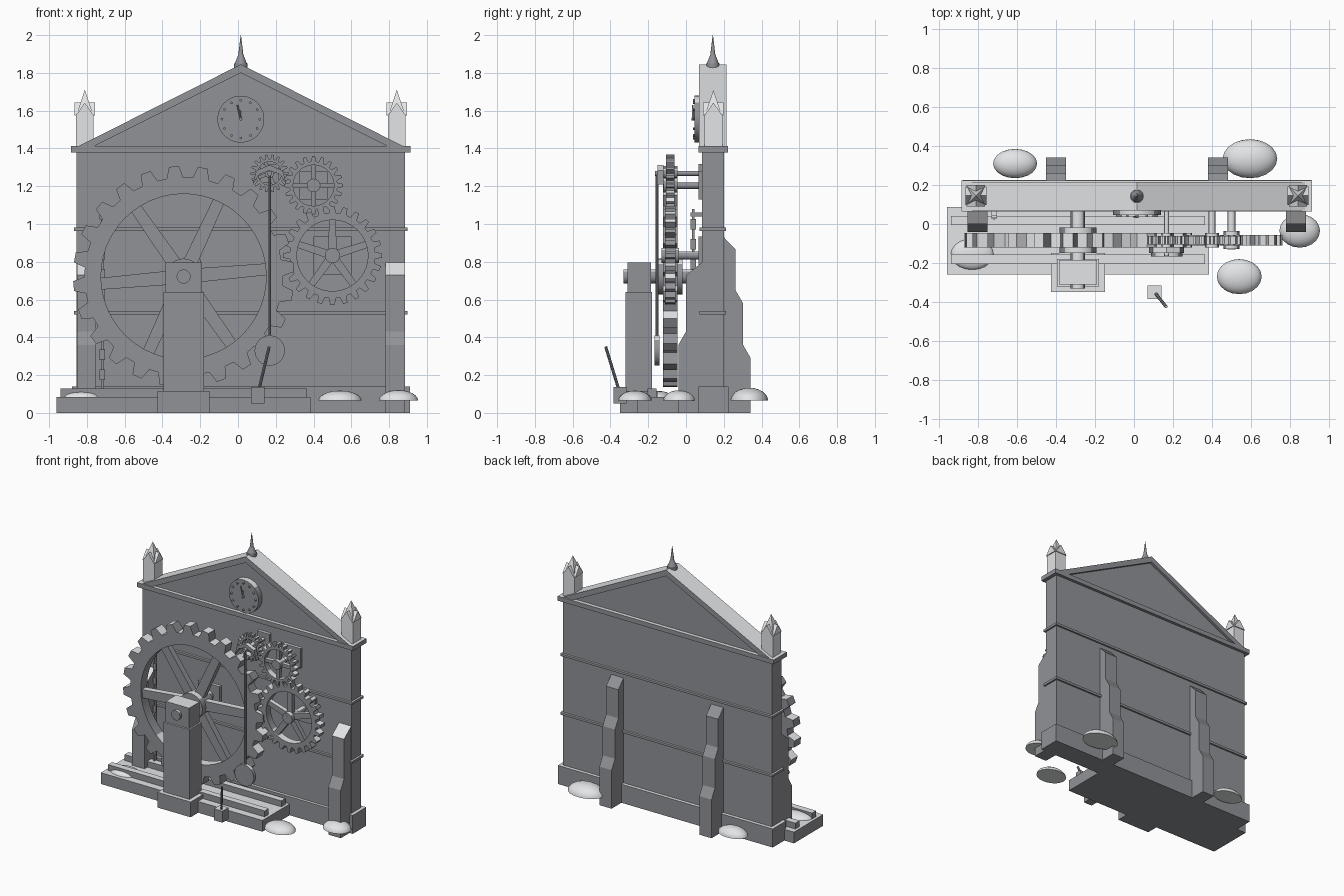
import bpy, bmesh, math
from mathutils import Vector, Matrix

old = bpy.data.objects.get("Cube")
if old:
    bpy.data.objects.remove(old, do_unlink=True)


def material(name, colour):
    mat = bpy.data.materials.new(name)
    mat.use_nodes = True
    mat.diffuse_color = colour
    mat.node_tree.nodes["Principled BSDF"].inputs["Base Color"].default_value = colour
    return mat


stone = material("slate grey", (0.285, 0.29, 0.312, 1))
snow = material("pale snow", (0.8, 0.81, 0.83, 1))
CX = 0.015  # centre line of the wall


def finish(name, bm, smooth=False, pale=False):
    """Store the mesh; faces looking up carry snow, pale parts are all snow."""
    bmesh.ops.recalc_face_normals(bm, faces=bm.faces)
    bm.normal_update()
    for f in bm.faces:
        f.material_index = int(pale or f.normal.z > 0.7)
    mesh = bpy.data.meshes.new(name)
    bm.to_mesh(mesh)
    bm.free()
    mesh.materials.append(stone)
    mesh.materials.append(snow)
    ob = bpy.data.objects.new(name, mesh)
    bpy.context.collection.objects.link(ob)
    if smooth:
        bpy.ops.object.select_all(action='DESELECT')
        ob.select_set(True)
        bpy.context.view_layer.objects.active = ob
        bpy.ops.object.shade_smooth_by_angle(angle=math.radians(35))
    return ob


def box(name, x, y, z, pale=False):
    """Block from (low, high) ranges."""
    bm = bmesh.new()
    bmesh.ops.create_cube(bm, size=1)
    for v in bm.verts:
        v.co = [(r[0] + r[1]) / 2 + c * (r[1] - r[0]) for r, c in zip((x, y, z), v.co)]
    return finish(name, bm, pale=pale)


def prism(name, points, axis, low, high, pale=False):
    """Extrude a flat outline along x or y."""
    bm = bmesh.new()
    put = (lambda a, b, d: (d, a, b)) if axis == 'x' else (lambda a, b, d: (a, d, b))
    face = bm.faces.new([bm.verts.new(put(a, b, low)) for a, b in points])
    ext = bmesh.ops.extrude_face_region(bm, geom=[face])
    move = put(0, 0, high - low)
    bmesh.ops.translate(bm, vec=move, verts=[g for g in ext['geom'] if isinstance(g, bmesh.types.BMVert)])
    return finish(name, bm, pale=pale)


def rod(name, a, b, r, r2=None, sides=24):
    """Cylinder or cone between two points."""
    a, b = Vector(a), Vector(b)
    bm = bmesh.new()
    turn = (b - a).to_track_quat('Z', 'Y').to_matrix().to_4x4()
    bmesh.ops.create_cone(bm, cap_ends=True, segments=sides, radius1=r, radius2=r if r2 is None else r2,
                          depth=(b - a).length, matrix=Matrix.Translation((a + b) / 2) @ turn)
    return finish(name, bm, True)


def ring(name, x, z, outline, inner, low, high):
    """Flat ring facing front; outline is a list of (radius, angle)."""
    bm = bmesh.new()
    loops = []
    for y in (low, high):
        for r_of in (lambda r: r, lambda r: inner):
            loops.append([bm.verts.new((x + r_of(r) * math.cos(a), y, z + r_of(r) * math.sin(a)))
                          for r, a in outline])
    n = len(outline)
    for p, q in ((0, 1), (1, 3), (3, 2), (2, 0)):
        for i in range(n):
            j = (i + 1) % n
            bm.faces.new((loops[p][i], loops[p][j], loops[q][j], loops[q][i]))
    return finish(name, bm, True)


def gear(name, x, z, outer, root, inner, teeth, spokes, tilt, hub, width, y=-0.083, thick=0.05):
    tilt = math.radians(tilt)
    pitch = math.tau / teeth
    outline = [(r, tilt + pitch * (k + t)) for k in range(teeth)
               for r, t in ((root, -0.32), (outer, -0.17), (outer, 0.17), (root, 0.32))]
    ring(name, x, z, outline, inner, y - thick / 2, y + thick / 2)
    rod(name + "_hub", (x, y - thick * 0.85, z), (x, y + thick * 0.85, z), hub)
    for k in range(spokes):
        a = tilt + math.tau * k / spokes
        c, s = math.cos(a), math.sin(a)
        pts = [(u, v) for u, v in ((0, -width * 0.62), (inner + 0.01, -width / 2),
                                   (inner + 0.01, width / 2), (0, width * 0.62))]
        prism(f"{name}_spoke_{k}", [(x + u * c - v * s, z + u * s + v * c) for u, v in pts],
              'y', y - thick * 0.3, y + thick * 0.3)


# Wall with plinth, string courses and cornice
box("wall", (-0.855, 0.885), (0.085, 0.2), (0, 1.4))
box("plinth", (-0.88, 0.91), (0.065, 0.225), (0, 0.14))
for i, z in enumerate((0.53, 0.972)):
    box(f"string_course_{i}", (-0.868, 0.898), (0.072, 0.213), (z - 0.009, z + 0.009))
box("cornice", (-0.885, 0.913), (0.065, 0.222), (1.378, 1.412))

# Gable: recessed panel and raking rim
prism("gable_panel", [(-0.8, 1.41), (0.83, 1.41), (CX, 1.82)], 'y', 0.09, 0.195)
for s in (-1, 1):
    prism("raking_rim", [(CX + s * 0.865, 1.41), (CX, 1.845), (CX, 1.8), (CX + s * 0.78, 1.41)], 'y', 0.07, 0.215)

# Finial on the ridge
rod("finial_base", (CX, 0.142, 1.82), (CX, 0.142, 1.85), 0.036, sides=12)
rod("finial_neck", (CX, 0.142, 1.85), (CX, 0.142, 1.895), 0.032, 0.014, 12)
rod("finial_spike", (CX, 0.142, 1.89), (CX, 0.142, 2.0), 0.014, 0.001, 12)

# Corner pinnacles and buttresses
for s in (-1, 1):
    x, y = CX + s * 0.826, 0.145
    h = 0.047
    box("pinnacle_shaft", (x - h, x + h), (y - h, y + h), (1.41, 1.58), True)
    tri = ((-h, 1.575), (h, 1.575), (0, 1.642))
    prism("pinnacle_gablet", [(x + a, b) for a, b in tri], 'y', y - 0.054, y + 0.054, True)
    prism("pinnacle_gablet", [(y + a, b) for a, b in tri], 'x', x - 0.054, x + 0.054, True)
    bm = bmesh.new()
    bmesh.ops.create_cone(bm, cap_ends=True, segments=4, radius1=0.064, radius2=0, depth=0.135,
                          matrix=Matrix.Translation((x, y, 1.6425)) @ Matrix.Rotation(math.pi / 4, 4, 'Z'))
    finish("pinnacle_spire", bm, pale=True)
    bx = CX + s * 0.817
    prism("front_buttress", [(0.1, 0), (-0.04, 0), (-0.04, 0.36), (0, 0.43), (0, 0.73), (0.09, 0.8), (0.1, 0.8)],
          'x', bx - 0.051, bx + 0.051)
    bx = CX + s * 0.416
    prism("back_buttress", [(0.19, 0), (0.342, 0), (0.342, 0.29), (0.302, 0.36), (0.302, 0.58), (0.262, 0.65),
                            (0.262, 0.865), (0.2, 0.93), (0.19, 0.93)], 'x', bx - 0.051, bx + 0.051)

# Platform, rails and bearing post
box("platform", (-0.96, 0.385), (-0.26, 0.087), (0, 0.085))
for y in (0.018, -0.18):
    box("rail", (-0.94, 0.365), (y - 0.024, y + 0.024), (0.08, 0.13))
box("post_foot", (-0.425, -0.15), (-0.35, -0.15), (0, 0.115))
box("post", (-0.395, -0.18), (-0.32, -0.18), (0.1, 0.64))
box("post_head", (-0.385, -0.19), (-0.31, -0.185), (0.64, 0.795))

# Gear train with axles and wall plates
gear("great_gear", -0.288, 0.722, 0.585, 0.525, 0.437, 24, 6, 5, 0.095, 0.062, thick=0.076)
gear("second_gear", 0.5, 0.833, 0.262, 0.225, 0.188, 24, 5, 90, 0.04, 0.036, thick=0.054)
gear("third_gear", 0.4, 1.204, 0.155, 0.127, 0.108, 20, 4, 0, 0.036, 0.024, thick=0.044)
gear("escape_gear", 0.167, 1.268, 0.1, 0.077, 0.062, 18, 4, 20, 0.025, 0.016, thick=0.044)
for x, z, r, y, plate in ((-0.288, 0.722, 0.037, -0.33, 0.09), (0.5, 0.833, 0.021, -0.13, 0.1),
                          (0.4, 1.204, 0.018, -0.12, 0.075), (0.167, 1.268, 0.013, -0.165, 0.05)):
    rod("axle", (x, y, z), (x, 0.1, z), r)
    box("wall_plate", (x - plate, x + plate), (0.065, 0.09), (z - plate, z + plate))

# Pendulum with anchor
prism("anchor", [(0.167 + a, 1.268 + b) for a, b in ((-0.09, -0.06), (-0.07, 0.015), (0, 0.045), (0.07, 0.015),
                 (0.09, -0.06), (0.055, -0.005), (0, 0.015), (-0.055, -0.005))], 'y', -0.15, -0.118)
rod("pendulum_rod", (0.168, -0.153, 1.27), (0.168, -0.153, 0.36), 0.008, sides=10)
rod("pendulum_bob", (0.168, -0.166, 0.33), (0.168, -0.141, 0.33), 0.08, sides=32)

# Clock: dial, hour marks and hands
rod("clock_dial", (CX, 0.046, 1.555), (CX, 0.1, 1.555), 0.124, sides=40)
for k in range(12):
    a = math.tau * k / 12
    x, z = CX + 0.1 * math.cos(a), 1.555 + 0.1 * math.sin(a)
    rod("hour_mark", (x, 0.036, z), (x, 0.06, z), 0.007, sides=8)
rod("clock_boss", (CX, 0.03, 1.555), (CX, 0.06, 1.555), 0.008, sides=10)
for length, lean, y in ((0.08, 0.018, 0.036), (0.05, 0.004, 0.041)):
    rod("clock_hand", (CX, y, 1.55), (CX - lean, y, 1.55 + length), 0.004, sides=6)

# Chain of flat links hanging from a hook arm
box("hook_arm", (-0.73, -0.706), (0.025, 0.09), (1.04, 1.062))
for k in range(18):
    z = 0.15 + k * 0.053
    wide, thin = (0.014, 0.006) if k % 2 else (0.006, 0.014)
    box(f"chain_link_{k}", (-0.718 - wide, -0.718 + wide), (0.038 - thin, 0.038 + thin), (z - 0.028, z + 0.028))

# Lever and its box
box("lever_box", (0.07, 0.14), (-0.385, -0.315), (0.05, 0.137))
rod("lever", (0.11, -0.355, 0.12), (0.165, -0.425, 0.35), 0.008, sides=8)

# Low mounds with flat undersides
for x, y, z, rx, ry, h in ((-0.61, 0.31, 0.065, 0.113, 0.075, 0.055), (0.595, 0.335, 0.065, 0.14, 0.1, 0.068),
                           (0.85, -0.035, 0.065, 0.104, 0.086, 0.055), (0.54, -0.27, 0.065, 0.115, 0.09, 0.053),
                           (-0.83, -0.155, 0.084, 0.11, 0.08, 0.033)):
    bm = bmesh.new()
    bmesh.ops.create_uvsphere(bm, u_segments=20, v_segments=12, radius=1)
    bmesh.ops.bisect_plane(bm, geom=bm.verts[:] + bm.edges[:] + bm.faces[:], plane_co=(0, 0, 0),
                           plane_no=(0, 0, 1), clear_inner=True)
    bmesh.ops.holes_fill(bm, edges=[e for e in bm.edges if e.is_boundary])
    bmesh.ops.transform(bm, verts=bm.verts, matrix=Matrix.Translation((x, y, z)) @ Matrix.Diagonal((rx, ry, h, 1)))
    finish("snow_mound", bm, True, True)
